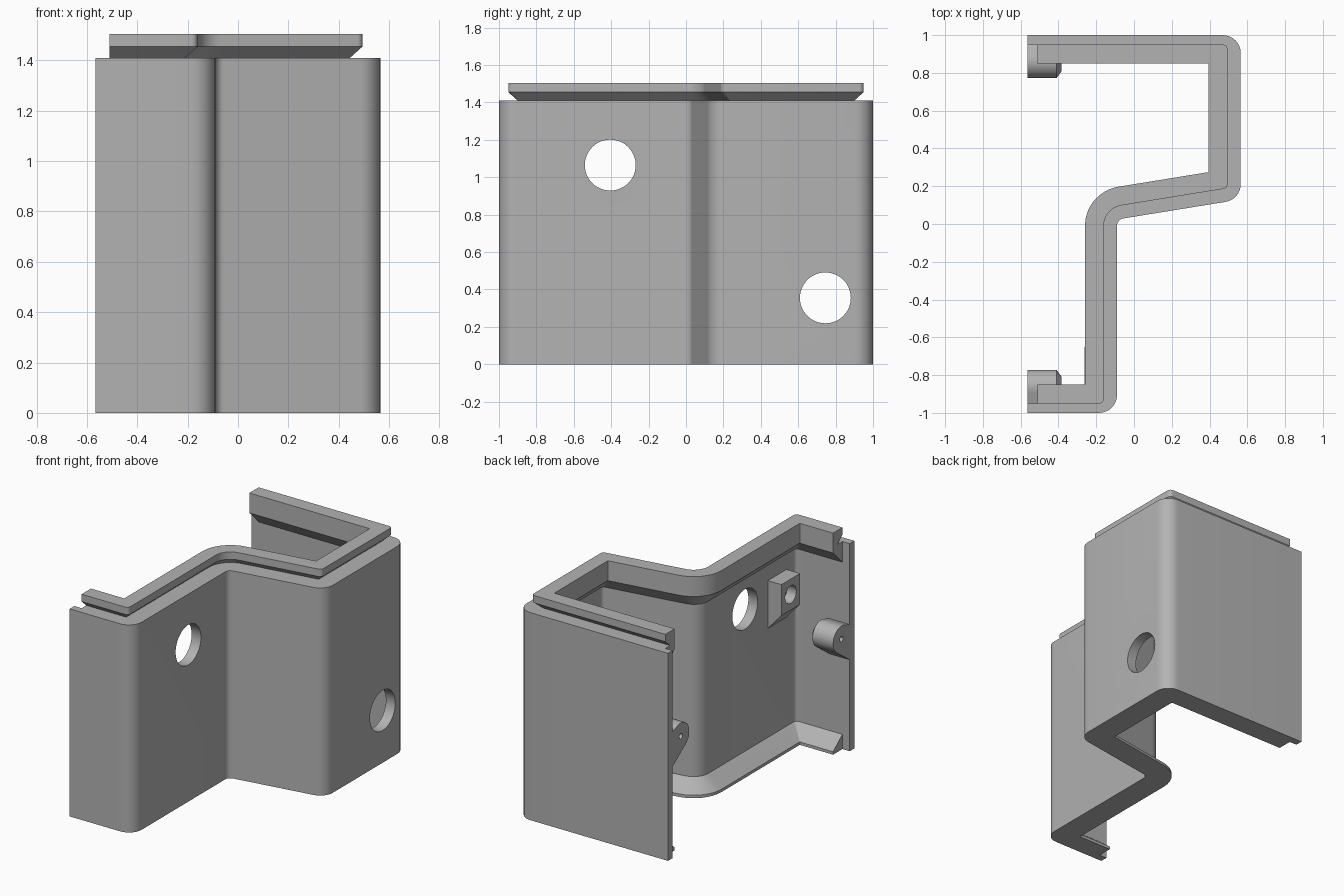
import bpy, bmesh, math
from mathutils import Vector, Matrix

if "Cube" in bpy.data.objects:
    bpy.data.objects.remove(bpy.data.objects["Cube"])

grey = bpy.data.materials.new("plain_grey")
grey.diffuse_color = (0.45, 0.45, 0.45, 1)
grey.use_nodes = True
grey.node_tree.nodes["Principled BSDF"].inputs["Base Color"].default_value = grey.diffuse_color

CORNERS = [Vector(p) for p in ((-0.565, -1), (-0.09, -1), (-0.09, 0.024),
                               (0.565, 0.13), (0.565, 1), (-0.565, 1))]
STEPS = 8


def finish(name, bm):
    bmesh.ops.recalc_face_normals(bm, faces=bm.faces)
    me = bpy.data.meshes.new(name)
    bm.to_mesh(me)
    bm.free()
    me.materials.append(grey)
    ob = bpy.data.objects.new(name, me)
    bpy.context.collection.objects.link(ob)
    return ob


def smooth(ob):
    bpy.ops.object.select_all(action='DESELECT')
    ob.select_set(True)
    bpy.context.view_layer.objects.active = ob
    bpy.ops.object.shade_smooth_by_angle(angle=math.radians(30))


def path(d, end_x):
    """Zigzag wall outline moved inward by d, with rounded corners."""
    lines = []
    for i in range(5):
        a, b = CORNERS[i], CORNERS[i + 1]
        t = (b - a).normalized()
        off = d - 0.02 if i in (0, 4) and d > 0 else d
        lines.append((a + Vector((-t.y, t.x)) * off, t))
    pts = [Vector((end_x, lines[0][0].y))]
    for i in range(4):
        (p, t), (q, u) = lines[i], lines[i + 1]
        cross = t.x * u.y - t.y * u.x
        w = q - p
        c = p + t * ((w.x * u.y - w.y * u.x) / cross)
        r = max(0.095 - d, 0.003) if cross > 0 else 0.04 + d
        turn = math.atan2(cross, t.dot(u))
        start = c - t * r * math.tan(abs(turn) / 2)
        side = math.copysign(1, turn)
        centre = start + Vector((-t.y, t.x)) * r * side
        for k in range(STEPS + 1):
            pts.append(centre + Matrix.Rotation(turn * k / STEPS, 2) @ (start - centre))
    pts.append(Vector((end_x, lines[4][0].y)))
    return pts


def sweep(name, profile, end_x):
    """Sweep a closed (inset, height) profile along the zigzag."""
    bm = bmesh.new()
    rails = [[bm.verts.new((p.x, p.y, z)) for p in path(d, end_x)] for d, z in profile]
    n = len(rails)
    for i in range(n):
        a, b = rails[i], rails[(i + 1) % n]
        for k in range(len(a) - 1):
            bm.faces.new((a[k], a[k + 1], b[k + 1], b[k]))
    bm.faces.new([r[0] for r in rails])
    bm.faces.new([r[-1] for r in rails])
    return finish(name, bm)


def drill(ob, centre, radius, depth, sides=48):
    """Cut a round hole along x."""
    bm = bmesh.new()
    m = Matrix.Translation(centre) @ Matrix.Rotation(math.pi / 2, 4, 'Y')
    bmesh.ops.create_cone(bm, cap_ends=True, segments=sides, radius1=radius,
                          radius2=radius, depth=depth, matrix=m)
    cutter = finish("hole_cutter", bm)
    cutter.hide_render = True
    mod = ob.modifiers.new("hole", 'BOOLEAN')
    mod.operation, mod.solver, mod.object = 'DIFFERENCE', 'EXACT', cutter
    bpy.context.view_layer.objects.active = ob
    bpy.ops.object.modifier_apply(modifier=mod.name)
    bpy.data.objects.remove(cutter)


def hull(name, points):
    bm = bmesh.new()
    for p in points:
        bm.verts.new(p)
    res = bmesh.ops.convex_hull(bm, input=bm.verts)
    loose = {g for g in res["geom_interior"] + res["geom_unused"]
             if isinstance(g, bmesh.types.BMVert)}
    bmesh.ops.delete(bm, geom=list(loose), context='VERTS')
    bmesh.ops.dissolve_limit(bm, angle_limit=0.01, verts=bm.verts, edges=bm.edges)
    return finish(name, bm)


# Thin zigzag wall with two round through holes
wall = sweep("wall", [(0, 0), (0.07, 0), (0.07, 1.41), (0, 1.41)], -0.565)
drill(wall, (-0.12, -0.405, 1.065), 0.136, 0.3)
drill(wall, (0.53, 0.745, 0.355), 0.136, 0.3)
smooth(wall)

# Raised rim with an outer undercut and an inner sloped support
smooth(sweep("top_rim", [(0.07, 1.505), (0.17, 1.505), (0.17, 1.37), (0.07, 1.27),
                         (0.07, 1.41), (0.12, 1.41), (0.07, 1.455)], -0.51))

# Sloped inner flange along the base
smooth(sweep("bottom_flange", [(0.07, 0), (0.17, 0), (0.17, 0.02), (0.07, 0.1)], -0.51))

# Screw bosses on the two end walls, each with a sloped foot
for label, s in (("front", -1), ("back", 1)):
    pts = []
    for x, r in ((-0.565, 0.09), (-0.41, 0.09), (-0.385, 0.055)):
        for k in range(32):
            a = 2 * math.pi * k / 32
            pts.append((x, s * (0.862 + r * math.cos(a)), 0.795 + r * math.sin(a)))
    for x in (-0.565, -0.41):
        pts += [(x, s * 0.952, 0.62), (x, s * 0.952, 0.86)]
    boss = hull(label + "_boss", pts)
    drill(boss, (-0.565, s * 0.862, 0.795), 0.018, 0.2, 16)
    smooth(boss)

# Nut block on the inside of the front wall, with a sloped underside
block = hull("nut_block", [(x, y, z) for y in (-0.85, -0.65)
                           for x, z in ((-0.155, 1.165), (-0.262, 1.165),
                                        (-0.262, 0.955), (-0.155, 0.835))])
drill(block, (-0.262, -0.75, 1.06), 0.06, 0.14, 24)
smooth(block)
